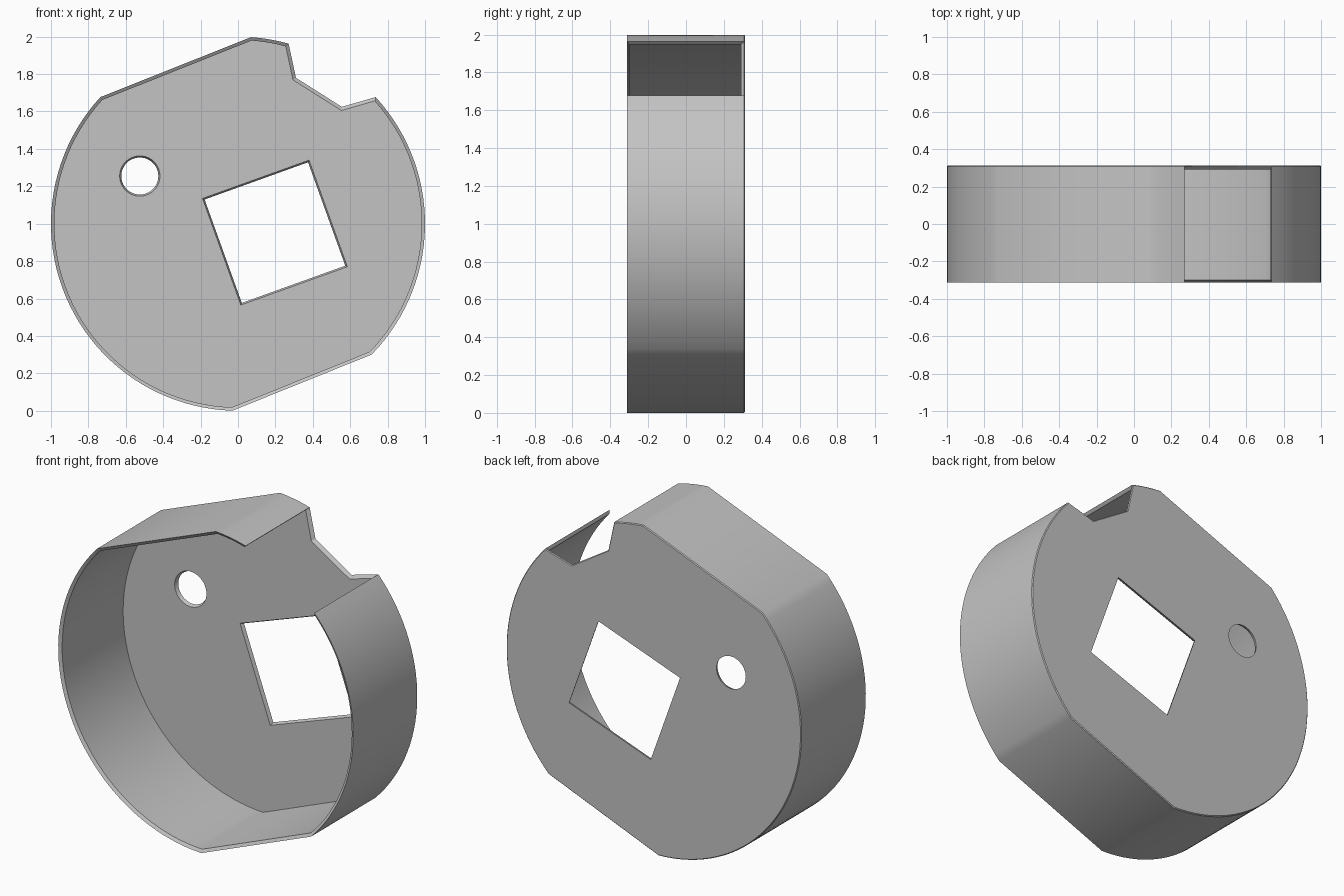
import bpy, bmesh
from math import radians, cos, sin
from mathutils import Vector

cube = bpy.data.objects.get("Cube")
if cube:
    bpy.data.objects.remove(cube, do_unlink=True)

FRONT, BACK = -0.3125, 0.3125
WALL, PLATE = 0.018, 0.022
CHAMFER, SLANT = 0.005, 0.012


def arc(center, radius, start, end, count):
    """Points along an arc, counter-clockwise, angles in degrees."""
    steps = [radians(start + (end - start) * i / count) for i in range(count + 1)]
    return [Vector((center[0] + radius * cos(a), center[1] + radius * sin(a))) for a in steps]


def inset(points, distance):
    """Mitred inward offset of a closed counter-clockwise outline."""
    result = []
    for i, p in enumerate(points):
        a = (p - points[i - 1]).normalized()
        b = (points[(i + 1) % len(points)] - p).normalized()
        na, nb = Vector((-a.y, a.x)), Vector((-b.y, b.x))
        result.append(p + (na + nb) * distance / (1 + na.dot(nb)))
    return result


# Outline: three arcs joined by two flats, closed by the notch
centre = (0, 1)
rim = (arc(centre, 1, 74.3, 86, 4) + arc(centre, 1, 137.4, 268.3, 44)
       + arc(centre, 1, 315.6, 402.6, 30))
outline = rim + [Vector((0.555, 1.625)), Vector((0.31, 1.78))]
inner = inset(outline, WALL)
wall_count = len(rim)

# Openings through the back plate, listed counter-clockwise
square = [Vector(p) for p in ((-0.19, 1.135), (0.015, 0.565), (0.585, 0.77), (0.38, 1.34))]
round_hole = arc((-0.525, 1.255), 0.108, 0, 360, 40)[:-1]

bm = bmesh.new()


def ring(points, y):
    return [bm.verts.new((p.x, y, p.y)) for p in points]


def bridge(a, b, closed=True):
    for i in range(len(a) if closed else len(a) - 1):
        j = (i + 1) % len(a)
        bm.faces.new((a[i], a[j], b[j], b[i]))


def fill(loops, direction):
    """Flat face bounded by the first loop, with the others as holes."""
    edges = []
    for loop in loops:
        for i, v in enumerate(loop):
            pair = (loop[i - 1], v)
            edges.append(bm.edges.get(pair) or bm.edges.new(pair))
    bmesh.ops.triangle_fill(bm, use_beauty=True, edges=edges, normal=(0, direction, 0))


# Back plate with its notch edge and slanted openings
outer_back = ring(outline, BACK - CHAMFER)
plate_back = ring(inset(outline, CHAMFER), BACK)
plate_front = ring(inner, BACK - PLATE)
bridge(outer_back, plate_back)
back_loops, front_loops = [plate_back], [plate_front]
for hole in (square, round_hole):
    back_hole = ring(inset(hole, 0.009), BACK)
    front_hole = ring(hole, BACK - PLATE)
    bridge(back_hole, front_hole)
    back_loops.append(back_hole)
    front_loops.append(front_hole)
fill(back_loops, 1)
fill(front_loops, -1)
notch = [wall_count - 1, wall_count, wall_count + 1, 0]
bridge([outer_back[i] for i in notch], [plate_front[i] for i in notch], closed=False)

# Side wall, open at the notch, with a slanted front rim
outer_front = ring(rim, FRONT)
inner_front = ring(inner[:wall_count], FRONT + SLANT)
bridge(outer_front, outer_back[:wall_count], closed=False)
bridge(inner_front, plate_front[:wall_count], closed=False)
bridge(outer_front, inner_front, closed=False)
for i in (0, wall_count - 1):
    bm.faces.new((outer_front[i], inner_front[i], plate_front[i], outer_back[i]))

bmesh.ops.recalc_face_normals(bm, faces=bm.faces)
mesh = bpy.data.meshes.new("round_housing")
bm.to_mesh(mesh)
bm.free()
housing = bpy.data.objects.new("round_housing", mesh)
bpy.context.collection.objects.link(housing)

# Plain grey
grey = bpy.data.materials.new("plain_grey")
grey.use_nodes = True
colour = (0.55, 0.55, 0.55, 1)
grey.diffuse_color = colour
grey.node_tree.nodes["Principled BSDF"].inputs["Base Color"].default_value = colour
mesh.materials.append(grey)

bpy.ops.object.select_all(action="DESELECT")
housing.select_set(True)
bpy.context.view_layer.objects.active = housing
bpy.ops.object.shade_smooth_by_angle(angle=radians(30))
